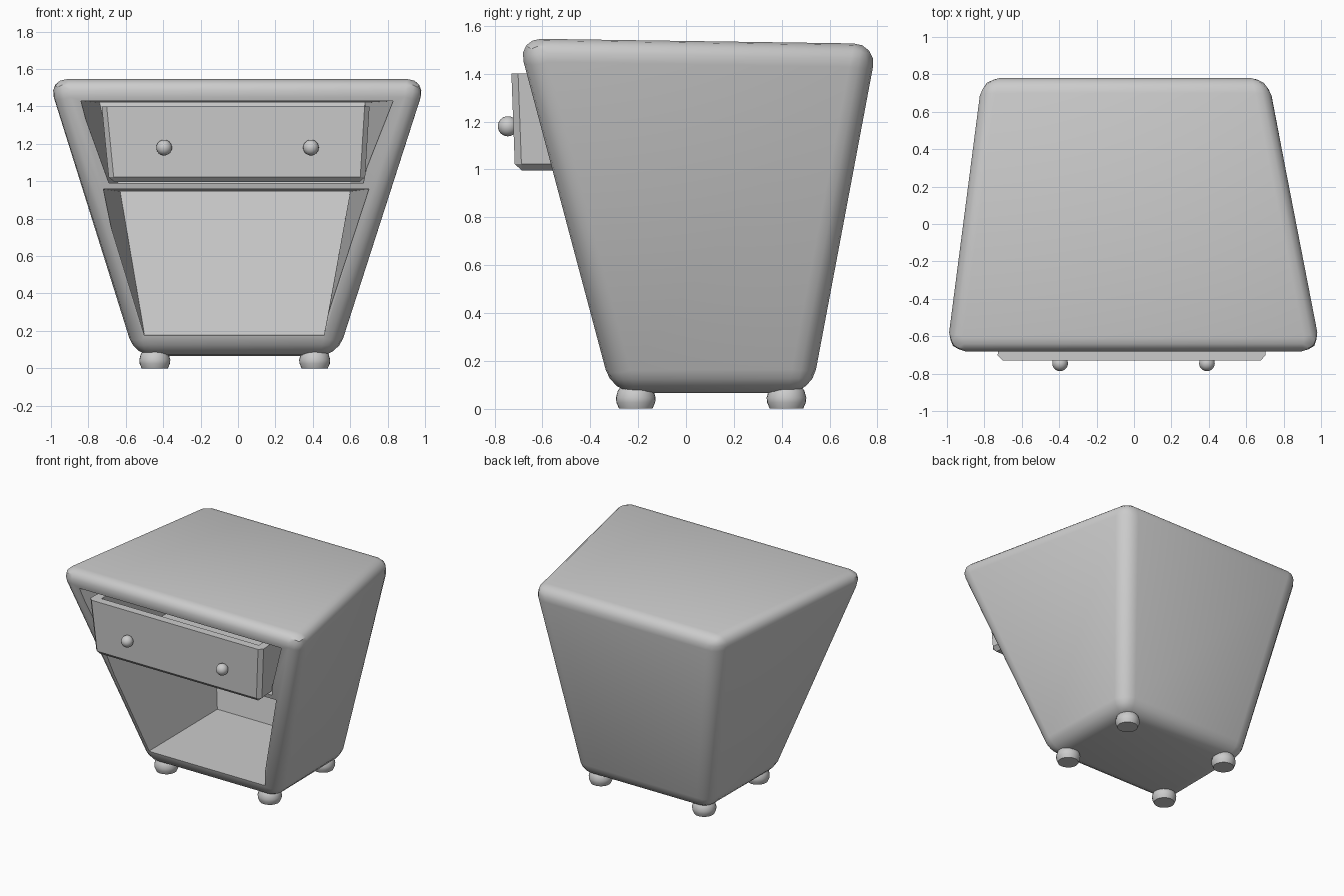
import bpy, bmesh, math
from mathutils import Vector

if "Cube" in bpy.data.objects:
    bpy.data.objects.remove(bpy.data.objects["Cube"], do_unlink=True)

grey = bpy.data.materials.new("light_grey")
grey.use_nodes = True
colour = (0.6, 0.6, 0.6, 1)
grey.diffuse_color = colour
grey.node_tree.nodes["Principled BSDF"].inputs["Base Color"].default_value = colour


def finish(bm, name, smooth=None):
    bmesh.ops.recalc_face_normals(bm, faces=bm.faces)
    mesh = bpy.data.meshes.new(name)
    bm.to_mesh(mesh)
    bm.free()
    mesh.materials.append(grey)
    obj = bpy.data.objects.new(name, mesh)
    bpy.context.collection.objects.link(obj)
    if smooth:
        smooth_by_angle(obj, smooth)
    return obj


def activate(obj):
    bpy.ops.object.select_all(action='DESELECT')
    obj.select_set(True)
    bpy.context.view_layer.objects.active = obj


def smooth_by_angle(obj, degrees):
    activate(obj)
    bpy.ops.object.shade_smooth_by_angle(angle=math.radians(degrees))


def wedge_box(front, back):
    """Six-sided block; each end is (left x, right x, y, z) for its bottom and top."""
    bm = bmesh.new()
    rings = []
    for bottom, top in (front, back):
        (a, b, y0, z0), (c, d, y1, z1) = bottom, top
        rings.append([bm.verts.new(p) for p in
                      ((a, y0, z0), (b, y0, z0), (d, y1, z1), (c, y1, z1))])
    f, k = rings
    bm.faces.new(f)
    bm.faces.new(k[::-1])
    for i in range(4):
        j = (i + 1) % 4
        bm.faces.new((f[i], k[i], k[j], f[j]))
    return bm, f, k


def cut(target, cutter):
    activate(target)
    mod = target.modifiers.new("opening", 'BOOLEAN')
    mod.object = cutter
    mod.operation = 'DIFFERENCE'
    mod.solver = 'EXACT'
    bpy.ops.object.modifier_apply(modifier=mod.name)
    bpy.data.objects.remove(cutter, do_unlink=True)


def front_y(z):
    return -0.31 - 0.395 * (z - 0.065) / 1.48


# Flared, rounded cabinet shell
bm, _, _ = wedge_box(((-0.55, 0.53, -0.31, 0.065), (-1.03, 1.03, -0.705, 1.547)),
                     ((-0.55, 0.53, 0.525, 0.065), (-0.83, 0.73, 0.80, 1.525)))
bmesh.ops.bevel(bm, geom=bm.edges[:], offset=0.1, segments=4, profile=0.5,
                affect='EDGES', clamp_overlap=True)
cabinet = finish(bm, "cabinet")

# Drawer bay and open shelf bay, cut through the front
bays = {
    "drawer_bay": (((-0.69, 0.67, 0.99), (-0.84, 0.83, 1.43)),
                   ((-0.64, 0.60, 0.62, 0.99), (-0.74, 0.68, 0.70, 1.42))),
    "shelf_bay": (((-0.50, 0.46, 0.175), (-0.72, 0.70, 0.958)),
                  ((-0.50, 0.46, 0.47, 0.18), (-0.63, 0.60, 0.61, 0.945))),
}
for name, (front, back) in bays.items():
    front = [(a, b, front_y(z), z) for a, b, z in front]
    bm, f, k = wedge_box(front, back)
    for outer, inner in zip(f, k):
        outer.co += (outer.co - inner.co) * 0.25
    cutter = finish(bm, name)
    cutter.hide_render = True
    cut(cabinet, cutter)
smooth_by_angle(cabinet, 35)

# Open drawer, chamfered on every edge but the rim
bm, _, _ = wedge_box(((-0.69, 0.68, -0.715, 0.995), (-0.73, 0.705, -0.73, 1.40)),
                     ((-0.65, 0.62, 0.15, 0.995), (-0.69, 0.65, 0.15, 1.40)))
lower = [e for e in bm.edges if min(v.co.z for v in e.verts) < 1.1]
bmesh.ops.bevel(bm, geom=lower, offset=0.028, segments=1, affect='EDGES')
drawer = finish(bm, "drawer")
bm, _, _ = wedge_box(((-0.63, 0.62, -0.67, 1.04), (-0.67, 0.65, -0.67, 1.5)),
                     ((-0.60, 0.57, 0.10, 1.04), (-0.64, 0.60, 0.10, 1.5)))
hollow = finish(bm, "drawer_hollow")
hollow.hide_render = True
cut(drawer, hollow)

# Round drawer knobs
for side, x in (("right", -0.395), ("left", 0.39)):
    bm = bmesh.new()
    bmesh.ops.create_uvsphere(bm, u_segments=20, v_segments=12, radius=0.042)
    bmesh.ops.translate(bm, verts=bm.verts, vec=(x, -0.745, 1.18))
    finish(bm, side + "_knob", 60)

# Squat bun feet
profile = [(0, 0), (0.07, 0), (0.081, 0.025), (0.083, 0.045), (0.075, 0.075), (0.055, 0.1), (0, 0.1)]
for end, y in (("front", -0.21), ("back", 0.42)):
    for side, x in (("right", -0.445), ("left", 0.41)):
        bm = bmesh.new()
        verts = [bm.verts.new((r, 0, z)) for r, z in profile]
        edges = [bm.edges.new(pair) for pair in zip(verts, verts[1:])]
        bmesh.ops.spin(bm, geom=verts + edges, cent=(0, 0, 0), axis=(0, 0, 1),
                       angle=math.tau, steps=24, use_merge=True)
        bmesh.ops.remove_doubles(bm, verts=bm.verts, dist=0.0005)
        bmesh.ops.translate(bm, verts=bm.verts, vec=Vector((x, y, 0)))
        finish(bm, f"{end}_{side}_foot", 50)
